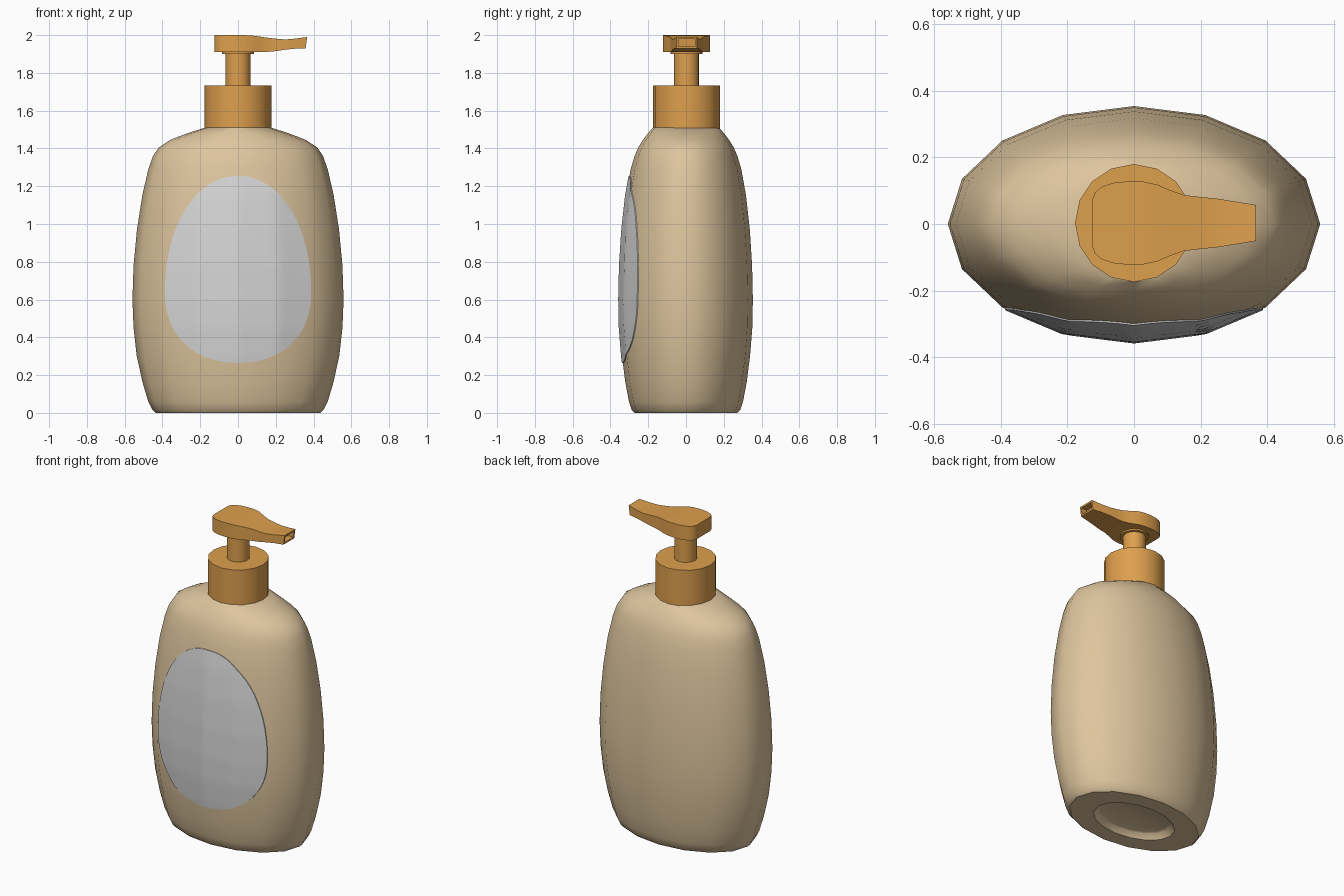
import bpy, bmesh, math

if "Cube" in bpy.data.objects:
    bpy.data.objects.remove(bpy.data.objects["Cube"])

SIDES = 16


def material(name, rgb):
    m = bpy.data.materials.new(name)
    m.diffuse_color = (*rgb, 1)
    m.use_nodes = True
    m.node_tree.nodes["Principled BSDF"].inputs["Base Color"].default_value = m.diffuse_color
    return m


TAN = material("tan plastic", (0.73, 0.56, 0.34))
ORANGE = material("amber plastic", (0.73, 0.35, 0.075))
GREY = material("label grey", (0.67, 0.67, 0.67))


def finish(bm, name, mat, angle):
    bmesh.ops.recalc_face_normals(bm, faces=bm.faces)
    me = bpy.data.meshes.new(name)
    bm.to_mesh(me)
    bm.free()
    me.materials.append(mat)
    ob = bpy.data.objects.new(name, me)
    bpy.context.collection.objects.link(ob)
    bpy.ops.object.select_all(action='DESELECT')
    ob.select_set(True)
    bpy.context.view_layer.objects.active = ob
    bpy.ops.object.shade_smooth_by_angle(angle=math.radians(angle))
    return ob


def loft(bm, rings):
    """Skin a list of point rings and cap both ends; returns the caps."""
    vs = [[bm.verts.new(p) for p in ring] for ring in rings]
    for a, b in zip(vs, vs[1:]):
        n = len(a)
        for i in range(n):
            j = (i + 1) % n
            bm.faces.new((a[i], a[j], b[j], b[i]))
    return bm.faces.new(vs[0]), bm.faces.new(vs[-1])


def oval(a, b, z, y0=0.0):
    return [(a * math.cos(2 * math.pi * i / SIDES),
             y0 + b * math.sin(2 * math.pi * i / SIDES), z) for i in range(SIDES)]


# Bottle: half width, half depth, height
wall = [(0.435, 0.272, 0.0), (0.452, 0.287, 0.015), (0.475, 0.302, 0.06),
        (0.505, 0.321, 0.16), (0.536, 0.339, 0.30), (0.553, 0.351, 0.45),
        (0.559, 0.354, 0.60), (0.553, 0.350, 0.78), (0.535, 0.338, 0.97),
        (0.507, 0.318, 1.15), (0.475, 0.293, 1.29), (0.450, 0.272, 1.36),
        (0.420, 0.253, 1.405), (0.360, 0.228, 1.445), (0.270, 0.202, 1.48),
        (0.175, 0.175, 1.51)]
recess = [(0.23, 0.14, 0.035), (0.245, 0.152, 0.03), (0.272, 0.172, 0.0)]
bm = bmesh.new()
loft(bm, [oval(*r) for r in recess + wall])
finish(bm, "bottle_body", TAN, 42)


def front_y(x, z):
    """Depth of the faceted bottle front at x, z."""
    for (a0, b0, z0), (a1, b1, z1) in zip(wall, wall[1:]):
        if z0 <= z <= z1:
            t = (z - z0) / (z1 - z0)
            a, b = a0 + t * (a1 - a0), b0 + t * (b1 - b0)
            break
    step = 2 * math.pi / SIDES
    k = int(math.asin(min(1, abs(x) / a)) / step)
    xa, xb = a * math.sin(k * step), a * math.sin((k + 1) * step)
    ya, yb = b * math.cos(k * step), b * math.cos((k + 1) * step)
    return -(ya + (abs(x) - xa) / (xb - xa) * (yb - ya))


# Egg-shaped label hugging the front
bm = bmesh.new()
SEG, RINGS, ZC = 64, 12, 0.64


def egg(s, i, offset):
    t = 2 * math.pi * i / SEG
    c, d = math.cos(t), math.sin(t)
    p = 2 / 2.08 if d > 0 else 2 / 2.2
    x = s * 0.387 * math.copysign(abs(c) ** p, c)
    z = ZC + s * (0.615 if d > 0 else 0.375) * math.copysign(abs(d) ** p, d)
    return (x, front_y(x, z) - offset, z)


levels = [(1, -0.004)] + [(1 - k / RINGS, 0.005) for k in range(RINGS)]
rows = [[bm.verts.new(egg(s, i, o)) for i in range(SEG)] for s, o in levels]
centre = bm.verts.new(egg(0, 0, 0.005))
for i in range(SEG):
    j = (i + 1) % SEG
    for a, b in zip(rows, rows[1:]):
        bm.faces.new((a[i], a[j], b[j], b[i]))
    bm.faces.new((rows[-1][i], rows[-1][j], centre))
bm.faces.new(rows[0][::-1])  # closed back, hidden inside the bottle
label = finish(bm, "front_label", GREY, 40)

# Pump collar, stem and flange
Y0 = 0.003
for name, r, z0, z1 in (("pump_collar", 0.177, 1.505, 1.733),
                        ("pump_stem", 0.067, 1.72, 1.905),
                        ("stem_flange", 0.084, 1.900, 1.915)):
    bm = bmesh.new()
    loft(bm, [oval(r, r, z0, Y0), oval(r, r, z1, Y0)])
    finish(bm, name, ORANGE, 30)

# Pump head: x, half width, bottom, top
sections = [(-0.125, 0.070, 1.910, 2.000), (-0.117, 0.092, 1.910, 2.000),
            (-0.095, 0.110, 1.910, 2.000), (-0.06, 0.121, 1.910, 2.000),
            (-0.02, 0.125, 1.910, 2.000), (0.03, 0.124, 1.910, 2.000),
            (0.07, 0.115, 1.910, 1.998), (0.11, 0.098, 1.910, 1.993),
            (0.15, 0.084, 1.911, 1.987), (0.20, 0.078, 1.915, 1.981),
            (0.25, 0.073, 1.923, 1.977), (0.30, 0.065, 1.928, 1.981),
            (0.362, 0.054, 1.930, 1.990)]
bm = bmesh.new()
_, tip = loft(bm, [[(x, Y0 - w, b), (x, Y0 + w, b), (x, Y0 + w, t), (x, Y0 - w, t)]
                   for x, w, b, t in sections])
for v in tip.verts:  # slightly slanted spout end
    v.co.x += 0.004 if v.co.z > 1.96 else -0.004
bm.normal_update()
# Spout opening
bmesh.ops.inset_region(bm, faces=[tip], thickness=0.015)
hole = bmesh.ops.extrude_discrete_faces(bm, faces=[tip])["faces"][0]
for v in hole.verts:
    v.co.x -= 0.04
finish(bm, "pump_head", ORANGE, 32)
